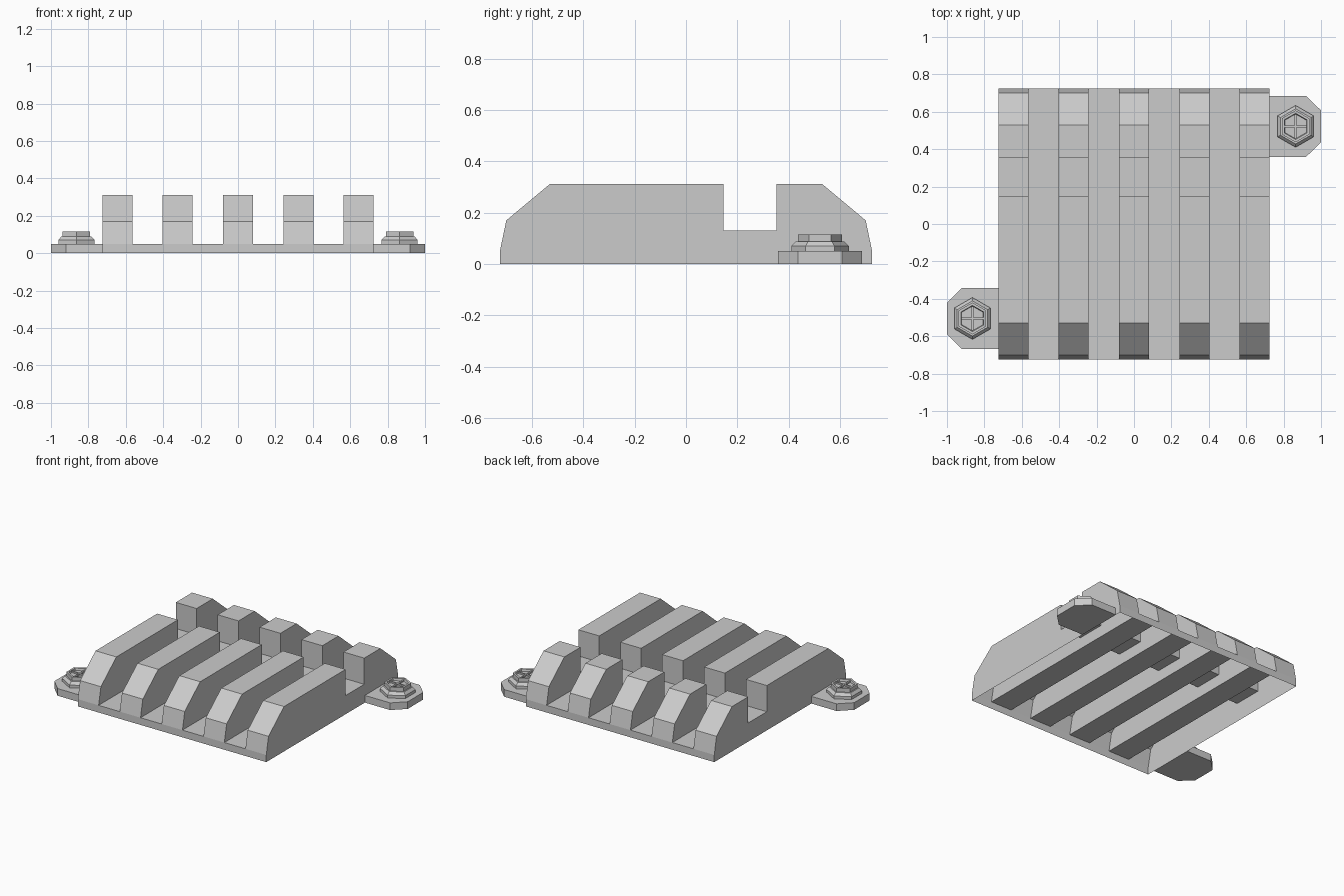
import bpy, bmesh
from math import cos, sin, pi

if "Cube" in bpy.data.objects:
    bpy.data.objects.remove(bpy.data.objects["Cube"])

HALF = 0.725      # half width and half depth of the cover
RIB_W = 0.16
LIP = 0.05        # height of the plate between the ribs


def finish(name, bm):
    bmesh.ops.remove_doubles(bm, verts=bm.verts, dist=1e-5)
    bmesh.ops.recalc_face_normals(bm, faces=bm.faces)
    me = bpy.data.meshes.new(name)
    bm.to_mesh(me)
    bm.free()
    ob = bpy.data.objects.new(name, me)
    bpy.context.collection.objects.link(ob)
    return ob


def face(bm, pts):
    bm.faces.new([bm.verts.new(p) for p in pts])


def sweep_strip(bm, profile, x0, x1):
    """Open sheet following a (y, z) profile from x0 to x1."""
    for (ya, za), (yb, zb) in zip(profile, profile[1:]):
        face(bm, [(x0, ya, za), (x1, ya, za), (x1, yb, zb), (x0, yb, zb)])


# Ribbed cover: a hollow shell, open underneath
rib = [(-HALF, 0), (-HALF, LIP), (-0.70, 0.17), (-0.53, 0.312),
       (0.147, 0.312), (0.147, 0.13), (0.352, 0.13), (0.352, 0.312),
       (0.53, 0.312), (0.70, 0.17), (HALF, LIP), (HALF, 0)]
gap = [rib[0], rib[1], rib[-2], rib[-1]]
pitch = (2 * HALF - RIB_W) / 4
bm = bmesh.new()
for i in range(5):
    x0 = -HALF + i * pitch
    x1 = x0 + RIB_W
    sweep_strip(bm, rib, x0, x1)
    # Inner rib walls stop at the plate, outer ones reach the ground
    for x, outer in ((x0, i == 0), (x1, i == 4)):
        face(bm, [(x, y, z) for y, z in (rib if outer else rib[1:-1])])
    if i < 4:
        sweep_strip(bm, gap, x1, x0 + pitch)
finish("ribbed_cover", bm)


def mounting_tab(name, side, cy):
    outline = [(HALF, -0.163), (0.92, -0.163), (1.0, -0.085),
               (1.0, 0.085), (0.92, 0.163), (HALF, 0.163)]
    bm = bmesh.new()
    face(bm, [(side * x, cy + y, 0) for x, y in outline])
    ext = bmesh.ops.extrude_face_region(bm, geom=bm.faces[:], use_keep_orig=True)
    verts = [v for v in ext["geom"] if isinstance(v, bmesh.types.BMVert)]
    bmesh.ops.translate(bm, verts=verts, vec=(0, 0, LIP))
    finish(name, bm)


def hex_bolt(name, cx, cy):
    # Flange, sloped shoulder, head and shallow recess
    steps = [(0.112, 0.05), (0.112, 0.07), (0.094, 0.088), (0.085, 0.088),
             (0.085, 0.115), (0.07, 0.115), (0.066, 0.10)]
    bm = bmesh.new()
    rings = [[bm.verts.new((cx + r * sin(k * pi / 3), cy + r * cos(k * pi / 3), z))
              for k in range(6)] for r, z in steps]
    for a, b in zip(rings, rings[1:]):
        for k in range(6):
            n = (k + 1) % 6
            bm.faces.new((a[k], a[n], b[n], b[k]))
    bm.faces.new(rings[0])
    bm.faces.new(rings[-1])
    finish(name, bm)


def cross_bars(name, cx, cy):
    bm = bmesh.new()
    for sx, sy in ((0.118, 0.01), (0.01, 0.128)):
        vs = bmesh.ops.create_cube(bm, size=1)["verts"]
        bmesh.ops.scale(bm, verts=vs, vec=(sx, sy, 0.012))
        bmesh.ops.translate(bm, verts=vs, vec=(cx, cy, 0.104))
    finish(name, bm)


# Two bolted tabs on opposite corners
for label, side, cy in (("right", 1, 0.522), ("left", -1, -0.505)):
    mounting_tab(label + "_mounting_tab", side, cy)
    hex_bolt(label + "_bolt", side * 0.864, cy)
    cross_bars(label + "_bolt_cross", side * 0.864, cy)
